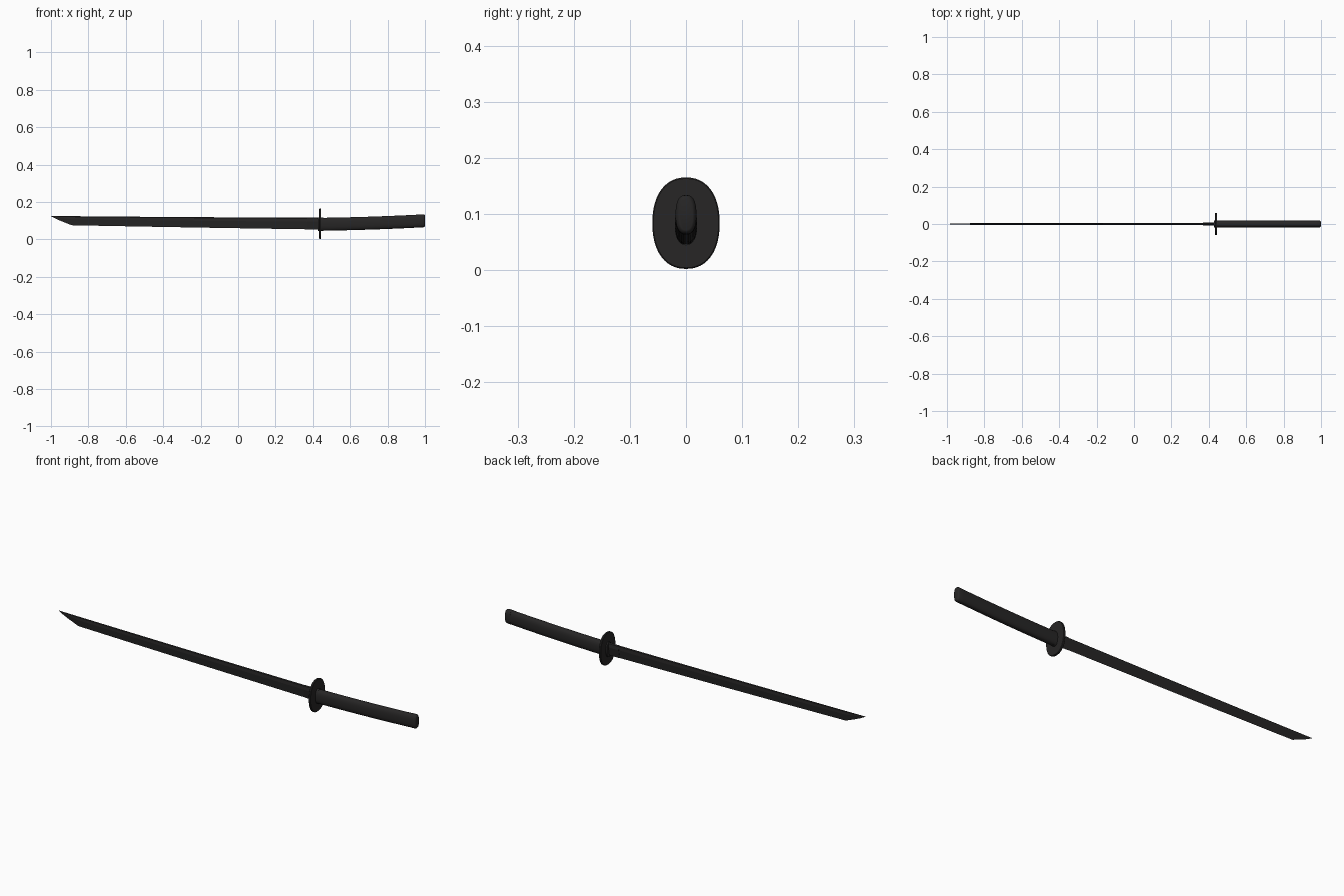
import bpy, bmesh
from math import cos, sin, pi, copysign

if "Cube" in bpy.data.objects:
    bpy.data.objects.remove(bpy.data.objects["Cube"])

mat = bpy.data.materials.new("black")
mat.diffuse_color = (0.02, 0.019, 0.019, 1)
mat.use_nodes = True
mat.node_tree.nodes["Principled BSDF"].inputs["Base Color"].default_value = mat.diffuse_color


def loft(name, rings, smooth=True):
    """Skin a list of closed rings along x and cap both ends."""
    bm = bmesh.new()
    loops = [[bm.verts.new(p) for p in r] for r in rings]
    n = len(loops[0])
    for a, b in zip(loops, loops[1:]):
        for i in range(n):
            j = (i + 1) % n
            bm.faces.new((a[i], a[j], b[j], b[i]))
    bm.faces.new(loops[0])
    bm.faces.new(loops[-1])
    bmesh.ops.remove_doubles(bm, verts=bm.verts, dist=1e-5)
    bmesh.ops.recalc_face_normals(bm, faces=bm.faces)
    me = bpy.data.meshes.new(name)
    bm.to_mesh(me)
    bm.free()
    me.materials.append(mat)
    ob = bpy.data.objects.new(name, me)
    bpy.context.collection.objects.link(ob)
    if smooth:
        bpy.context.view_layer.objects.active = ob
        ob.select_set(True)
        bpy.ops.object.shade_smooth_by_angle(angle=0.6)
        ob.select_set(False)
    return ob


def oval(x, lo, hi, w, power=2.0, sides=32):
    """Superellipse ring in the yz plane."""
    c, h = (lo + hi) / 2, (hi - lo) / 2
    f = lambda v: copysign(abs(v) ** (2 / power), v)
    return [(x, w * f(cos(2 * pi * i / sides)), c + h * f(sin(2 * pi * i / sides)))
            for i in range(sides)]


def spine(x):
    return 0.1155 + 0.0035 * (0.42 - x) + 0.0022 * (0.42 - x) ** 2


def edge(x):
    return 0.053 + 0.0145 * (0.42 - x) + 0.002 * (0.42 - x) ** 2


def blade_ring(x, lo, hi, w):
    """Back ridge, two shoulders and a sharp cutting edge."""
    h = hi - lo
    return [(x, 0, hi), (x, w * .75, hi - h * .06), (x, w, hi - h * .35),
            (x, 0, lo), (x, -w, hi - h * .35), (x, -w * .75, hi - h * .06)]


# Blade with slanted, slightly bellied tip
rings = []
for t, w in ((0, .0003), (.25, .002), (.5, .003), (.75, .0036)):
    x = -1 + .11 * t
    hi = spine(x)
    rings.append(blade_ring(x, hi - (.001 + .047 * t ** .85), hi, w))
for i in range(17):
    x = -.89 + 1.33 * i / 16
    rings.append(blade_ring(x, edge(x), spine(x), .004 + .001 * i / 16))
loft("blade", rings, smooth=False)

# Collar at the blade root
loft("blade_collar", [[(x, y * 1.25, z + (.001 if z > .09 else -.001))
                       for _, y, z in blade_ring(x, edge(x), spine(x), .0058)]
                      for x in (.37, .44)], smooth=False)

# Guard plate with softened rim
loft("guard", [oval(x, .002 + d, .165 - d, .06 - d, 2.25, 48)
               for x, d in ((.434, .002), (.436, 0), (.443, 0), (.445, .002))])

# Spacers either side of the guard
for name, a, b in (("front_spacer", .427, .434), ("rear_spacer", .445, .456)):
    loft(name, [oval(x, .044, .118, .02, 2.3) for x in (a, b)])


# Grip curving upward, with a rounded pommel
def grip_ring(x, shrink=0):
    t = (x - .45) / .55
    rise = .008 * t + .011 * t * t
    return oval(x, .046 + rise + shrink, .115 + rise - shrink,
                .02 - .002 * t - shrink, 2.5)


loft("grip", [grip_ring(.45 + .53 * i / 12) for i in range(13)])
loft("pommel", [grip_ring(x, s) for x, s in
                ((.968, -.0005), (.99, -.0005), (.996, .001), (.999, .004), (1.0, .006))])
